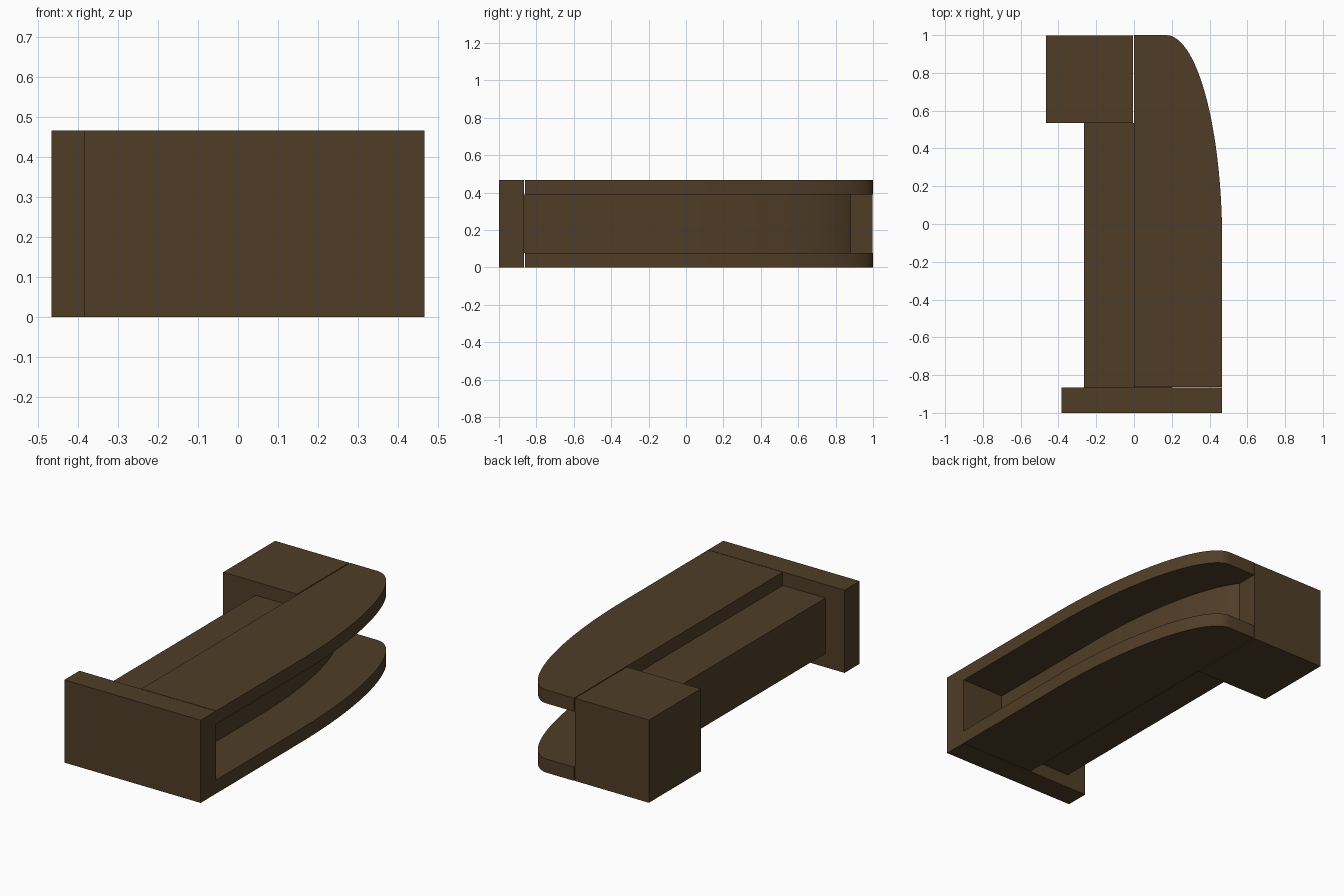
import bpy, bmesh, math

if "Cube" in bpy.data.objects:
    bpy.data.objects.remove(bpy.data.objects["Cube"])

H = 0.467          # overall height
Z0, Z1 = 0.077, 0.391   # inner faces of the two guard plates

mat = bpy.data.materials.new("dark_brown")
mat.diffuse_color = (0.08, 0.047, 0.02, 1)
mat.use_nodes = True
mat.node_tree.nodes["Principled BSDF"].inputs["Base Color"].default_value = mat.diffuse_color


def prism(name, outline, z0, z1):
    """Extrude a top-view outline (counter-clockwise) from z0 to z1."""
    bm = bmesh.new()
    base = bm.faces.new([bm.verts.new((x, y, z0)) for x, y in outline])
    top = bmesh.ops.extrude_face_region(bm, geom=[base])["geom"]
    verts = [v for v in top if isinstance(v, bmesh.types.BMVert)]
    bmesh.ops.translate(bm, verts=verts, vec=(0, 0, z1 - z0))
    bmesh.ops.recalc_face_normals(bm, faces=bm.faces)
    mesh = bpy.data.meshes.new(name)
    bm.to_mesh(mesh)
    bm.free()
    mesh.materials.append(mat)
    obj = bpy.data.objects.new(name, mesh)
    bpy.context.collection.objects.link(obj)
    bpy.ops.object.select_all(action='DESELECT')
    obj.select_set(True)
    bpy.context.view_layer.objects.active = obj
    bpy.ops.object.shade_smooth_by_angle(angle=math.radians(30))
    return obj


def rect(x0, x1, y0, y1):
    return [(x0, y0), (x1, y0), (x1, y1), (x0, y1)]


def arc(cx, cy, a, b, end, n=32):
    """Elliptical arc from the +x axis up to the angle end."""
    return [(cx + a * math.cos(end * i / n), cy + b * math.sin(end * i / n))
            for i in range(n + 1)]


# End blocks
prism("end_cap", rect(-0.385, 0.467, -1, -0.865), 0, H)
prism("corner_block", rect(-0.467, -0.005, 0.535, 0.998), 0, H)

# Curved upper and lower plates
plate = [(0, -0.862), (0.467, -0.862)] + arc(0.17, -0.1, 0.297, 1.1, math.pi / 2) + [(0, 1)]
prism("lower_plate", plate, 0, Z0)
prism("upper_plate", plate, Z1, H)

# Recessed core: straight beam at the back, curved wall between the plates
prism("core_beam", rect(-0.265, 0, -0.865, 0.536), Z0, Z1)
wall_end = math.asin(0.98 / 1.05)
wall = [(0, -0.865), (0.2, -0.865)] + arc(-0.112, -0.1, 0.312, 1.05, wall_end)
prism("curved_wall", wall, Z0, Z1)
